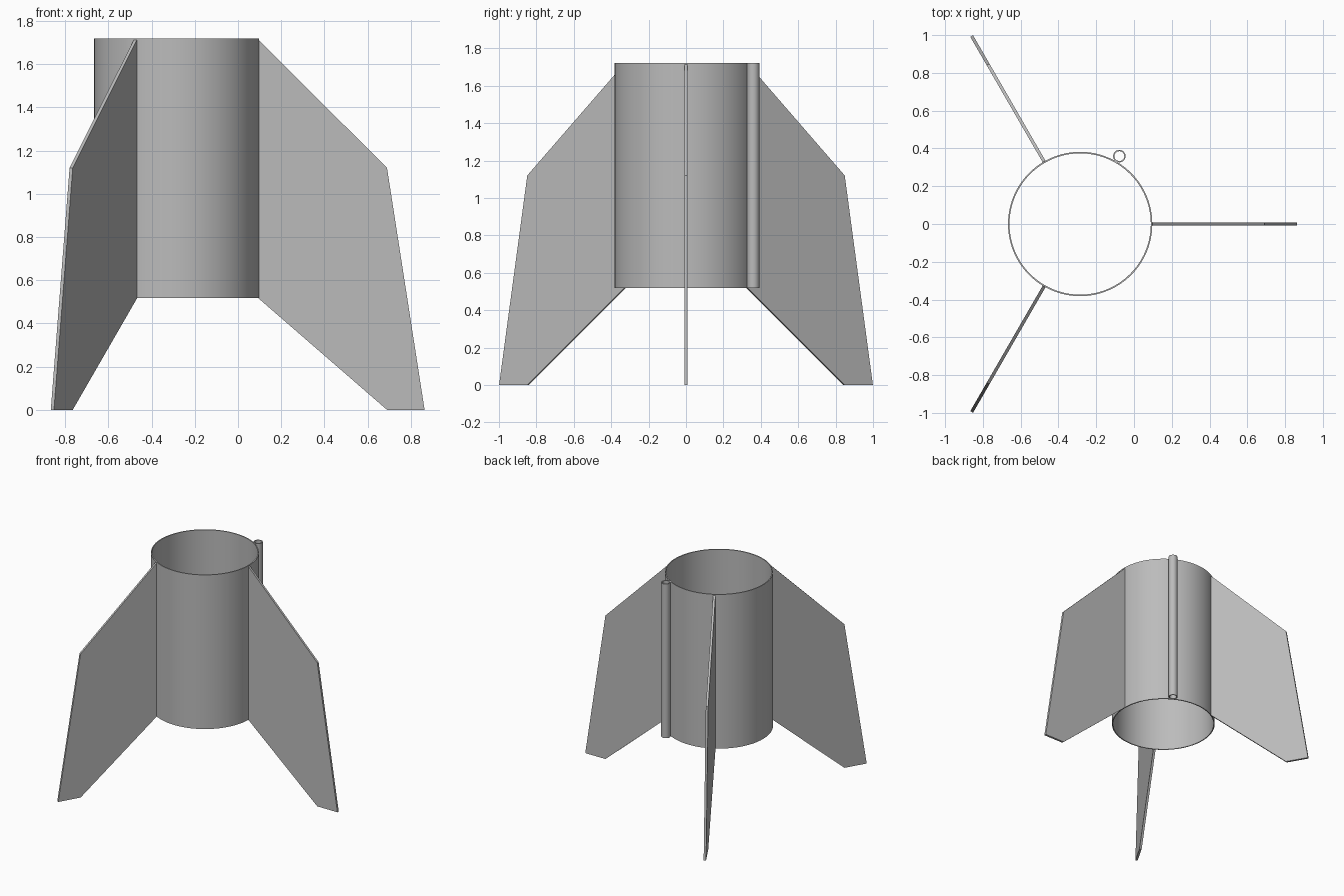
import bpy, bmesh
from math import pi, sin, cos, radians
from mathutils import Matrix

cube = bpy.data.objects.get("Cube")
if cube:
    bpy.data.objects.remove(cube, do_unlink=True)

CENTRE_X = -0.285
BOTTOM, TOP = 0.517, 1.72
BODY_RADIUS, LUG_RADIUS = 0.382, 0.033

grey = bpy.data.materials.new("plain grey")
grey.use_nodes = True
colour = (0.5, 0.5, 0.5, 1)
grey.diffuse_color = colour
grey.node_tree.nodes["Principled BSDF"].inputs["Base Color"].default_value = colour


def make_object(name, bm):
    bmesh.ops.recalc_face_normals(bm, faces=bm.faces)
    mesh = bpy.data.meshes.new(name)
    bm.to_mesh(mesh)
    bm.free()
    mesh.materials.append(grey)
    obj = bpy.data.objects.new(name, mesh)
    bpy.context.collection.objects.link(obj)
    return obj


def make_tube(name, x, y, outer, inner, sides):
    """Open pipe: a rectangular wall section swept around its axis."""
    bm = bmesh.new()
    section = [(inner, BOTTOM), (outer, BOTTOM), (outer, TOP), (inner, TOP)]
    rings = []
    for i in range(sides):
        a = 2 * pi * i / sides
        rings.append([bm.verts.new((x + r * cos(a), y + r * sin(a), z)) for r, z in section])
    for i, ring in enumerate(rings):
        following = rings[(i + 1) % sides]
        for j in range(4):
            k = (j + 1) % 4
            bm.faces.new((ring[j], following[j], following[k], ring[k]))
    obj = make_object(name, bm)
    bpy.ops.object.select_all(action='DESELECT')
    obj.select_set(True)
    bpy.context.view_layer.objects.active = obj
    bpy.ops.object.shade_smooth_by_angle(angle=radians(30))


def make_fin(name, angle, thickness=0.017):
    """Flat swept plate standing out from the body tube."""
    outline = [(0.379, BOTTOM), (0.975, 0), (1.149, 0), (0.975, 1.12), (0.379, 1.715)]
    bm = bmesh.new()
    face = bm.faces.new([bm.verts.new((r, -thickness / 2, z)) for r, z in outline])
    extruded = bmesh.ops.extrude_face_region(bm, geom=[face])["geom"]
    moved = [v for v in extruded if isinstance(v, bmesh.types.BMVert)]
    bmesh.ops.translate(bm, verts=moved, vec=(0, thickness, 0))
    if len(bm.faces) == len(outline) + 1:
        bm.faces.new(sorted((v for v in bm.verts if v not in moved), key=lambda v: v.index))
    placing = Matrix.Translation((CENTRE_X, 0, 0)) @ Matrix.Rotation(radians(angle), 4, 'Z')
    bmesh.ops.transform(bm, matrix=placing, verts=bm.verts)
    make_object(name, bm)


# Body tube and the slim guide tube resting against it
make_tube("body_tube", CENTRE_X, 0, BODY_RADIUS, 0.374, 96)
reach = BODY_RADIUS + LUG_RADIUS
make_tube("guide_tube", CENTRE_X + reach * cos(pi / 3), reach * sin(pi / 3), LUG_RADIUS, 0.026, 32)

# Three evenly spaced fins
for name, angle in (("left_fin", 0), ("back_fin", 120), ("front_fin", 240)):
    make_fin(name, angle)
